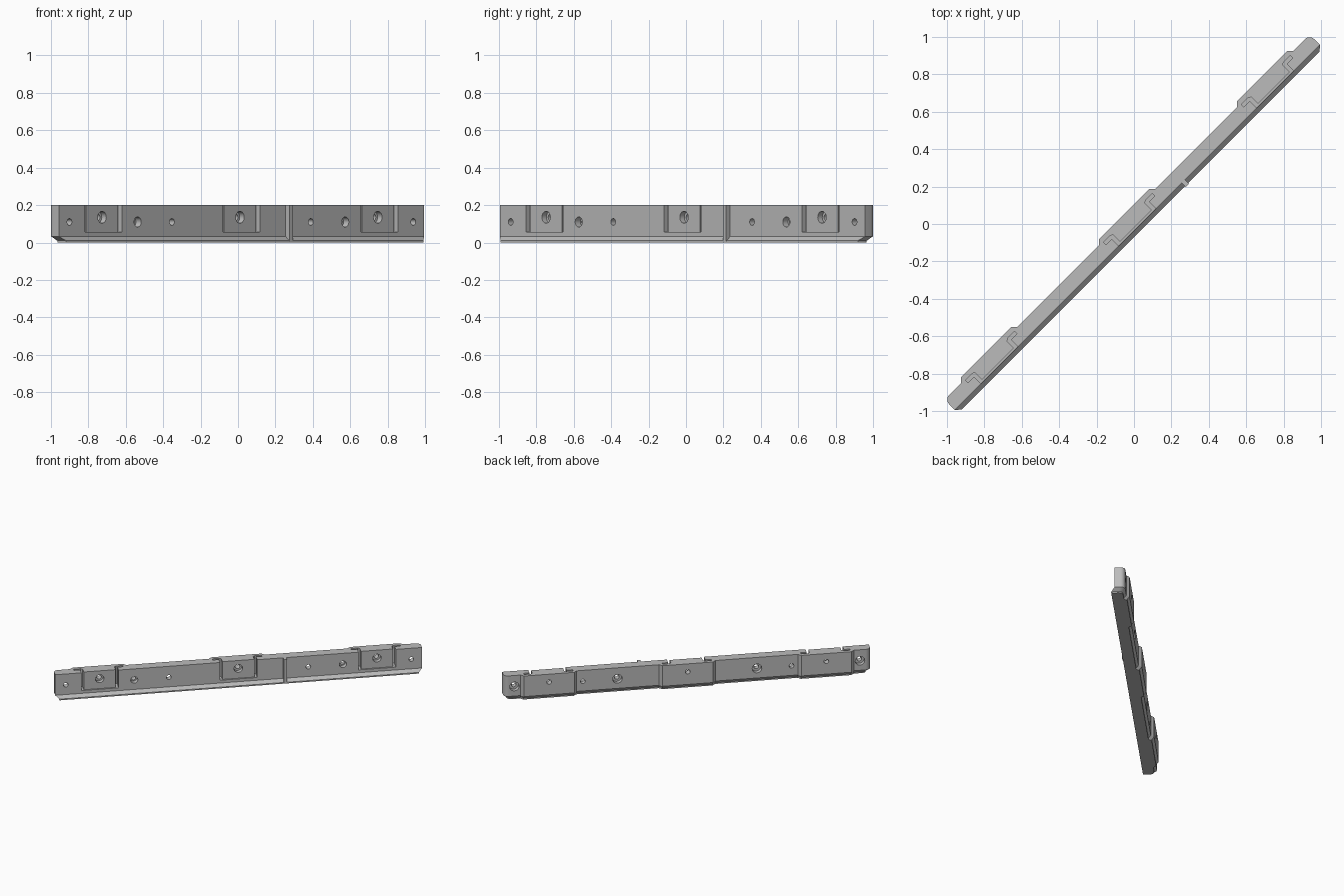
import bpy, bmesh, math
from mathutils import Matrix

if "Cube" in bpy.data.objects:
    bpy.data.objects.remove(bpy.data.objects["Cube"], do_unlink=True)

TOP = 0.2
HALF = 1.38
FRONT, BACK, PAD = -0.02, 0.0587, 0.081
CENTRES = (-1.043, 0, 1.043)
PLACE = Matrix.Rotation(math.pi / 4, 4, "Z") @ Matrix.Translation((0, -0.006, 0))

grey = bpy.data.materials.new("light grey")
grey.use_nodes = True
grey.diffuse_color = (0.5, 0.5, 0.5, 1)
grey.node_tree.nodes["Principled BSDF"].inputs["Base Color"].default_value = (0.5, 0.5, 0.5, 1)


def make_object(name, bm):
    bmesh.ops.recalc_face_normals(bm, faces=bm.faces)
    mesh = bpy.data.meshes.new(name)
    bm.to_mesh(mesh)
    bm.free()
    mesh.materials.append(grey)
    obj = bpy.data.objects.new(name, mesh)
    obj.matrix_world = PLACE
    bpy.context.collection.objects.link(obj)
    return obj


def loft(bm, rings):
    """Skin a stack of matching rings and cap both ends."""
    rows = [[bm.verts.new(p) for p in ring] for ring in rings]
    n = len(rows[0])
    for low, high in zip(rows, rows[1:]):
        for i in range(n):
            j = (i + 1) % n
            bm.faces.new((low[i], low[j], high[j], high[i]))
    bm.faces.new(rows[0])
    bm.faces.new(rows[-1])


def prism(bm, plan, z0, z1):
    loft(bm, [[(x, y, z) for x, y in plan] for z in (z0, z1)])


def bore(bm, x, z, radius, y0, y1):
    """Round cutter along the thickness of the bar."""
    ring = [(x + radius * math.cos(a), z + radius * math.sin(a))
            for a in (math.tau * i / 24 for i in range(24))]
    loft(bm, [[(px, y, pz) for px, pz in ring] for y in (y0, y1)])


# Plan outline: square front corners, round back corners, three raised back pads
r = 0.035
arc = [(HALF - r + r * math.cos(a), BACK - r + r * math.sin(a))
       for a in (math.pi / 2 * i / 6 for i in range(7))]
outline = [(HALF, FRONT)] + arc
for c in reversed(CENTRES):
    outline += [(c + 0.211, BACK), (c + 0.189, PAD), (c - 0.189, PAD), (c - 0.211, BACK)]
outline += [(-x, y) for x, y in reversed(arc)] + [(-HALF, FRONT)]


def foot(x, y):
    """Lower outline: front lip pushed out, ends and back drawn in."""
    if abs(x) > 1.3:
        x -= math.copysign(0.028, x)
    return (x, -0.045 if y < 0 else y - 0.018)


bm = bmesh.new()
low = [foot(x, y) for x, y in outline]
loft(bm, [[(x, y, 0) for x, y in low],
          [(x, y, 0.01) for x, y in low],
          [(x, y, 0.032) for x, y in outline],
          [(x, y, TOP) for x, y in outline]])
bar = make_object("bar", bm)

# Hooked clip slots with a recessed front panel, open at the top
cut = bmesh.new()
half = [(0.14, -0.1), (0.14, 0.033), (0.185, 0.033), (0.185, 0.053),
        (0.133, 0.053), (0.12, 0.042), (0.12, -0.009)]
slot = half + [(-x, y) for x, y in reversed(half)]
for c in CENTRES:
    prism(cut, [(c + x, y) for x, y in slot], 0.055, TOP + 0.1)
slots = make_object("slot_cutter", cut)

# Screw holes, straight through
cut = bmesh.new()
for x in CENTRES:
    bore(cut, x, 0.135, 0.018, -0.2, 0.2)
for x in (0.525, 0.785, 1.3):
    for side in (-1, 1):
        bore(cut, side * x, 0.11, 0.018, -0.2, 0.2)
holes = make_object("hole_cutter", cut)

# Counterbores on the front and the back
cut = bmesh.new()
for x in CENTRES:
    bore(cut, x, 0.135, 0.032, -0.2, 0.025)
for side in (-1, 1):
    bore(cut, side * 0.785, 0.11, 0.027, -0.2, 0.02)
    bore(cut, side * 0.525, 0.11, 0.036, 0.025, 0.2)
    bore(cut, side * 1.3, 0.11, 0.036, 0.025, 0.2)
bores = make_object("counterbore_cutter", cut)

for cutter in (slots, holes, bores):
    mod = bar.modifiers.new(cutter.name, "BOOLEAN")
    mod.operation = "DIFFERENCE"
    mod.solver = "EXACT"
    mod.object = cutter

# Bake the cuts and drop the cutters
bpy.context.view_layer.update()
graph = bpy.context.evaluated_depsgraph_get()
baked = bpy.data.meshes.new_from_object(bar.evaluated_get(graph))
bar.modifiers.clear()
bar.data = baked
for cutter in (slots, holes, bores):
    bpy.data.objects.remove(cutter, do_unlink=True)

# Thin upright rib on the front
bm = bmesh.new()
prism(bm, [(0.335, -0.05), (0.36, -0.05), (0.36, -0.01), (0.335, -0.01)], 0.008, TOP)
make_object("front_rib", bm)

bpy.ops.object.select_all(action="DESELECT")
bar.select_set(True)
bpy.context.view_layer.objects.active = bar
bpy.ops.object.shade_smooth_by_angle(angle=math.radians(25))
